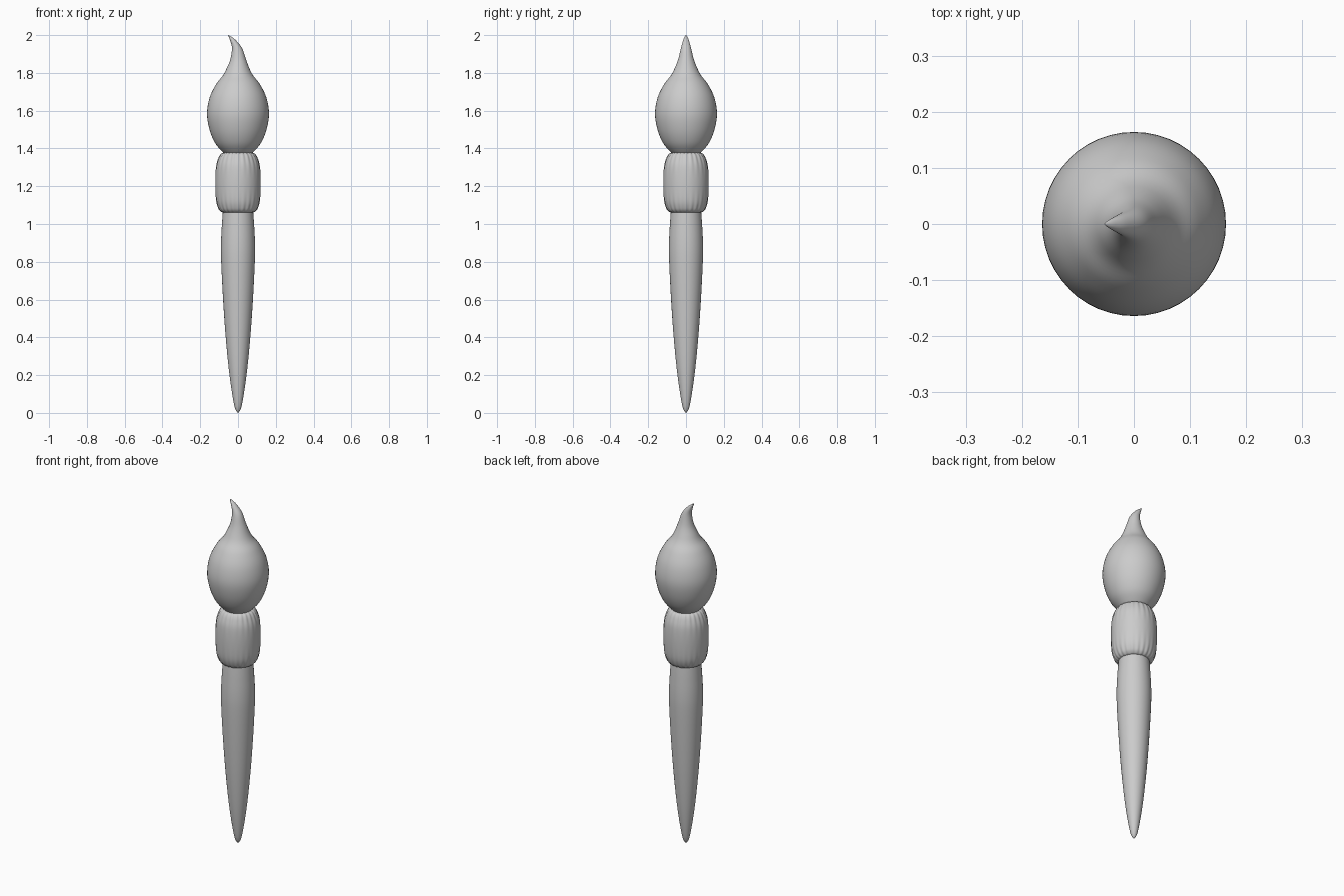
import bpy, bmesh, math

if "Cube" in bpy.data.objects:
    bpy.data.objects.remove(bpy.data.objects["Cube"])


def smooth_rows(rows, steps=5):
    """Catmull-Rom interpolation through the profile rows."""
    out = []
    for i in range(len(rows) - 1):
        p = [rows[max(i - 1, 0)], rows[i], rows[i + 1], rows[min(i + 2, len(rows) - 1)]]
        for s in range(steps):
            t = s / steps
            out.append([0.5 * (2 * b + (c - a) * t + (2 * a - 5 * b + 4 * c - d) * t * t
                               + (3 * b - a - 3 * c + d) * t ** 3) for a, b, c, d in zip(*p)])
    return out + [list(rows[-1])]


def loft(name, rows, sides=48, flutes=0):
    """Skin round rings given as (z, radius, x offset, flute depth)."""
    bm = bmesh.new()
    rings = []
    for z, r, x, depth in smooth_rows(rows):
        ring = []
        for i in range(sides):
            a = math.tau * i / sides
            rr = r * (1 + depth * math.cos(flutes * a))
            ring.append(bm.verts.new((x + rr * math.cos(a), rr * math.sin(a), z)))
        rings.append(ring)
    for lo, hi in zip(rings, rings[1:]):
        for i in range(sides):
            j = (i + 1) % sides
            bm.faces.new((lo[i], lo[j], hi[j], hi[i]))
    bm.faces.new(rings[0][::-1])
    bm.faces.new(rings[-1])
    mesh = bpy.data.meshes.new(name)
    bm.to_mesh(mesh)
    bm.free()
    obj = bpy.data.objects.new(name, mesh)
    bpy.context.collection.objects.link(obj)
    bpy.ops.object.select_all(action='DESELECT')
    obj.select_set(True)
    bpy.context.view_layer.objects.active = obj
    bpy.ops.object.shade_smooth_by_angle(angle=math.radians(50))
    return obj


# Tapered wooden handle
loft("handle", [(z, r, 0, 0) for z, r in (
    (0.0, 0.001), (0.04, 0.020), (0.2, 0.045), (0.4, 0.065), (0.6, 0.079),
    (0.8, 0.089), (0.9, 0.090), (1.0, 0.085), (1.08, 0.079))])

# Bulging ferrule, crimped towards both ends
loft("ferrule", [(z, r, 0, d) for z, r, d in (
    (1.06, 0.077, 0.02), (1.066, 0.090, 0.02), (1.085, 0.104, 0.015), (1.13, 0.116, 0.006),
    (1.22, 0.120, 0), (1.30, 0.116, 0.006), (1.345, 0.104, 0.015),
    (1.37, 0.090, 0.02), (1.378, 0.075, 0.02))], sides=144, flutes=24)

# Bristle bulb drawn up into a curled tip
loft("bristles", [(z, r, x, 0) for z, r, x in (
    (1.365, 0.060, 0), (1.385, 0.085, 0), (1.43, 0.122, 0), (1.50, 0.151, 0), (1.585, 0.164, 0),
    (1.67, 0.150, 0), (1.74, 0.116, 0), (1.785, 0.081, 0), (1.82, 0.062, 0),
    (1.87, 0.042, 0.001), (1.93, 0.027, -0.005), (1.97, 0.016, -0.025),
    (1.99, 0.008, -0.041), (2.0, 0.001, -0.052))])
